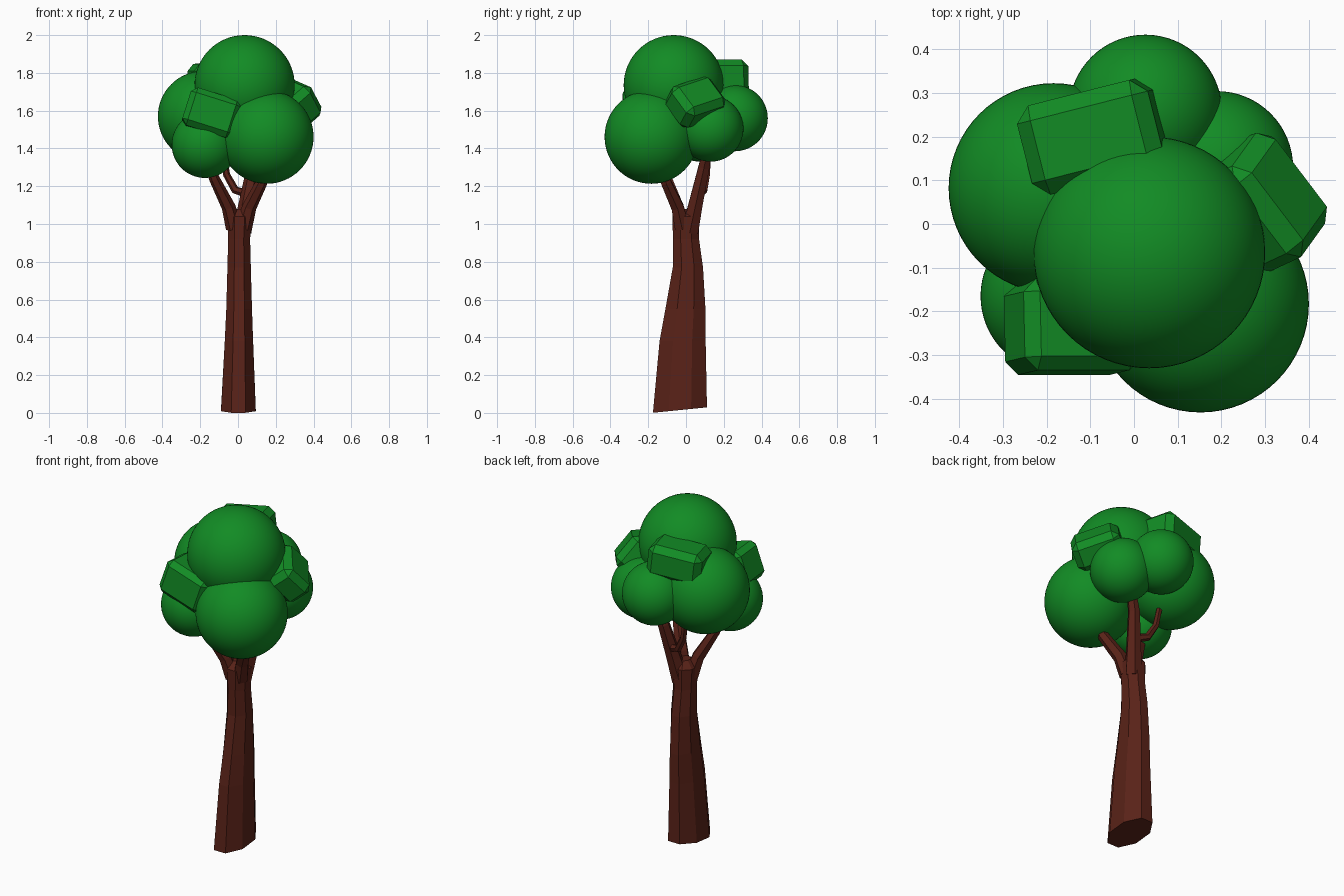
import bpy, bmesh, math
from mathutils import Vector, Matrix

if "Cube" in bpy.data.objects:
    bpy.data.objects.remove(bpy.data.objects["Cube"])


def material(name, rgb):
    m = bpy.data.materials.new(name)
    m.diffuse_color = (*rgb, 1)
    m.use_nodes = True
    m.node_tree.nodes["Principled BSDF"].inputs["Base Color"].default_value = m.diffuse_color
    return m


BARK = material("bark", (0.1, 0.016, 0.009))
LEAF = material("leaf", (0.006, 0.26, 0.018))


def finish(bm, name, mat, smooth=False):
    bmesh.ops.recalc_face_normals(bm, faces=bm.faces)
    for f in bm.faces:
        f.smooth = smooth
    me = bpy.data.meshes.new(name)
    bm.to_mesh(me)
    bm.free()
    me.materials.append(mat)
    ob = bpy.data.objects.new(name, me)
    bpy.context.collection.objects.link(ob)


def loft(name, rings):
    """Skin a closed tube through rings of points."""
    bm = bmesh.new()
    loops = [[bm.verts.new(p) for p in r] for r in rings]
    n = len(loops[0])
    for a, b in zip(loops, loops[1:]):
        for i in range(n):
            j = (i + 1) % n
            bm.faces.new((a[i], a[j], b[j], b[i]))
    bm.faces.new(loops[0])
    bm.faces.new(loops[-1])
    finish(bm, name, BARK)


def branch(name, path, r0, r1, sides=6):
    pts = [Vector(p) for p in path]
    rings = []
    for k, p in enumerate(pts):
        d = pts[min(k + 1, len(pts) - 1)] - pts[max(k - 1, 0)]
        q = Vector((0, 0, 1)).rotation_difference(d)
        r = r0 + (r1 - r0) * k / (len(pts) - 1)
        rings.append([p + q @ Vector((r * math.cos(a), r * math.sin(a), 0))
                      for a in (math.tau * i / sides for i in range(sides))])
    loft(name, rings)


def ball(name, x, y, z, r):
    bm = bmesh.new()
    bmesh.ops.create_uvsphere(bm, u_segments=64, v_segments=32, radius=r)
    bmesh.ops.translate(bm, verts=bm.verts, vec=(x, y, z))
    finish(bm, name, LEAF, True)


def chunk(name, centre, size, along, outward, bevel):
    """Chamfered block with its long side along one axis and a face turned outward."""
    u = Vector(along).normalized()
    n = Vector(outward)
    n = (n - n.dot(u) * u).normalized()
    v = n.cross(u)
    bm = bmesh.new()
    bmesh.ops.create_cube(bm, size=1)
    bmesh.ops.scale(bm, verts=bm.verts, vec=size)
    bmesh.ops.bevel(bm, geom=bm.edges[:], offset=bevel, segments=1, affect='EDGES')
    rot = Matrix((u, v, n)).transposed().to_4x4()
    bm.transform(Matrix.Translation(centre) @ rot)
    finish(bm, name, LEAF)


# Trunk: centre x, y, half widths x, y, height, rise towards the back
sections = [
    (0.002, -0.032, 0.092, 0.143, 0.015, 0.10),
    (0.005, -0.018, 0.075, 0.122, 0.38, 0),
    (0.006, -0.003, 0.068, 0.106, 0.55, 0),
    (0.006, 0.010, 0.062, 0.080, 0.77, 0),
    (0.006, 0.000, 0.058, 0.069, 0.92, 0),
    (0.008, -0.002, 0.066, 0.070, 1.04, 0),
    (0.008, 0.000, 0.030, 0.035, 1.08, 0),
]
trunk = []
for cx, cy, rx, ry, z, tilt in sections:
    ring = []
    for i in range(8):
        a = math.tau * (i + 0.5) / 8
        k = 1 / math.cos(math.pi / 8)
        x, y = rx * k * math.cos(a), ry * k * math.sin(a)
        ring.append((cx + x, cy + y, max(0, z + tilt * y)))
    trunk.append(ring)
loft("trunk", trunk)

# Branches
branch("front_left_branch", [(-.02, -.02, .98), (-.05, -.045, 1.09),
                             (-.125, -.10, 1.24), (-.17, -.13, 1.36)], .045, .02)
branch("front_right_branch", [(.03, -.02, .98), (.06, -.045, 1.09),
                              (.125, -.105, 1.22), (.15, -.14, 1.34)], .045, .024)
branch("back_branch", [(.02, .02, .96), (.045, .05, 1.1),
                       (.08, .095, 1.3), (.12, .12, 1.42)], .052, .025)
branch("side_branch", [(.05, .07, 1.16), (-.015, .095, 1.18),
                       (-.06, .11, 1.26), (-.08, .12, 1.38)], .024, .016)

# Round foliage
ball("top_foliage", 0.035, -0.065, 1.735, 0.265)
ball("front_right_foliage", 0.152, -0.183, 1.461, 0.248)
ball("left_foliage", -0.184, 0.082, 1.57, 0.24)
ball("front_left_foliage", -0.175, -0.165, 1.42, 0.176)
ball("back_foliage", 0.026, 0.258, 1.56, 0.175)
ball("back_right_foliage", 0.189, 0.129, 1.505, 0.175)

# Angular foliage
chunk("front_left_leaf_block", (-.14, -.235, 1.585), (.28, .21, .21),
      (.95, 0, -.3), (-.08, -1, .1), .03)
chunk("back_leaf_block", (-.095, .2, 1.765), (.31, .21, .19),
      (.95, .24, .1), (0, 0, 1), .035)
chunk("right_leaf_block", (.295, .05, 1.645), (.27, .21, .17),
      (.57, -.75, -.25), (.65, .35, .6), .035)
